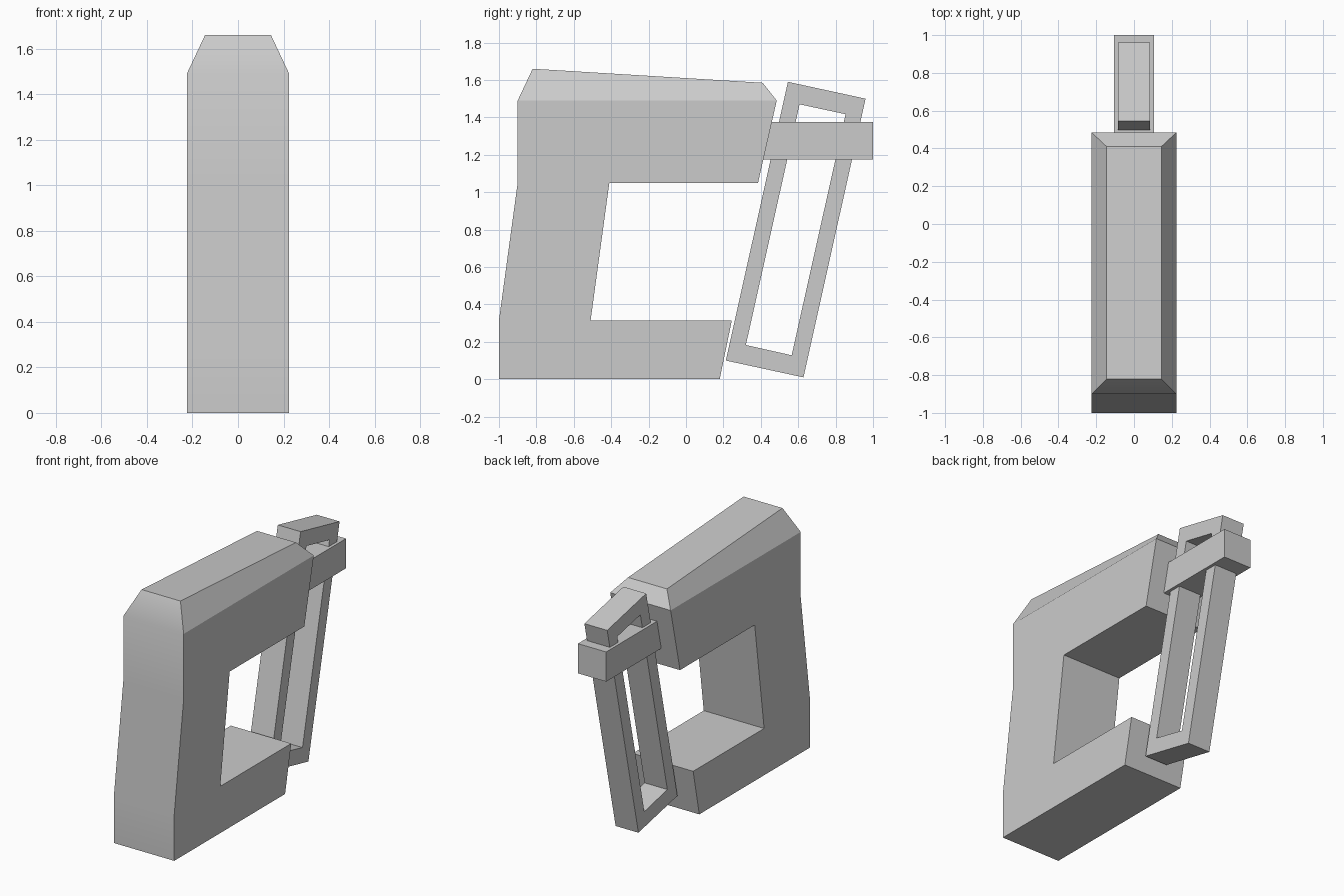
import bpy, bmesh, math

if "Cube" in bpy.data.objects:
    bpy.data.objects.remove(bpy.data.objects["Cube"])


def make_object(name, bm, smooth=False):
    bmesh.ops.recalc_face_normals(bm, faces=bm.faces[:])
    mesh = bpy.data.meshes.new(name)
    bm.to_mesh(mesh)
    bm.free()
    obj = bpy.data.objects.new(name, mesh)
    bpy.context.collection.objects.link(obj)
    if smooth:
        bpy.ops.object.select_all(action='DESELECT')
        obj.select_set(True)
        bpy.context.view_layer.objects.active = obj
        bpy.ops.object.shade_smooth_by_angle(angle=math.radians(30))
    return obj


def extrude_profile(points, faces, half_width):
    """Side profile (y, z) made of several faces, extruded across x."""
    bm = bmesh.new()
    verts = [bm.verts.new((-half_width, y, z)) for y, z in points]
    for f in faces:
        bm.faces.new([verts[i] for i in f])
    result = bmesh.ops.extrude_face_region(bm, geom=bm.faces[:], use_keep_orig=True)
    moved = [g for g in result["geom"] if isinstance(g, bmesh.types.BMVert)]
    bmesh.ops.translate(bm, verts=moved, vec=(2 * half_width, 0, 0))
    return bm


# C-shaped body: lower arm, leaning post, upper arm
points = [(-1, 0), (0.18, 0), (0.245, 0.315), (-0.51, 0.315), (-1, 0.315),
          (-0.41, 1.05), (-0.9, 1.05), (0.385, 1.05), (0.485, 1.49), (-0.9, 1.49)]
faces = [(0, 1, 2, 3, 4), (4, 3, 5, 6), (6, 5, 7, 8, 9)]
bm = extrude_profile(points, faces, 0.225)

# Bevelled, sloping cap raised from the flat top
top = max(bm.faces, key=lambda f: f.calc_center_median().z)
result = bmesh.ops.extrude_face_region(bm, geom=[top])
for v in [g for g in result["geom"] if isinstance(g, bmesh.types.BMVert)]:
    y, z = (-0.82, 1.66) if v.co.y < 0 else (0.41, 1.585)
    v.co = (math.copysign(0.145, v.co.x), y, z)
if top.is_valid:
    bmesh.ops.delete(bm, geom=[top], context='FACES_ONLY')
make_object("body", bm, smooth=True)

# Tilted open frame behind the body
outer = [(0.545, 1.59), (0.96, 1.50), (0.628, 0.01), (0.213, 0.10)]
inner = [(0.607, 1.47), (0.853, 1.417), (0.565, 0.128), (0.32, 0.183)]
ring = [(i, (i + 1) % 4, (i + 1) % 4 + 4, i + 4) for i in range(4)]
make_object("frame", extrude_profile(outer + inner, ring, 0.085))

# Clasp block holding the frame to the body
block = [(0.40, 1.175), (1.0, 1.175), (1.0, 1.375), (0.40, 1.375)]
make_object("clasp", extrude_profile(block, [(0, 1, 2, 3)], 0.105))
